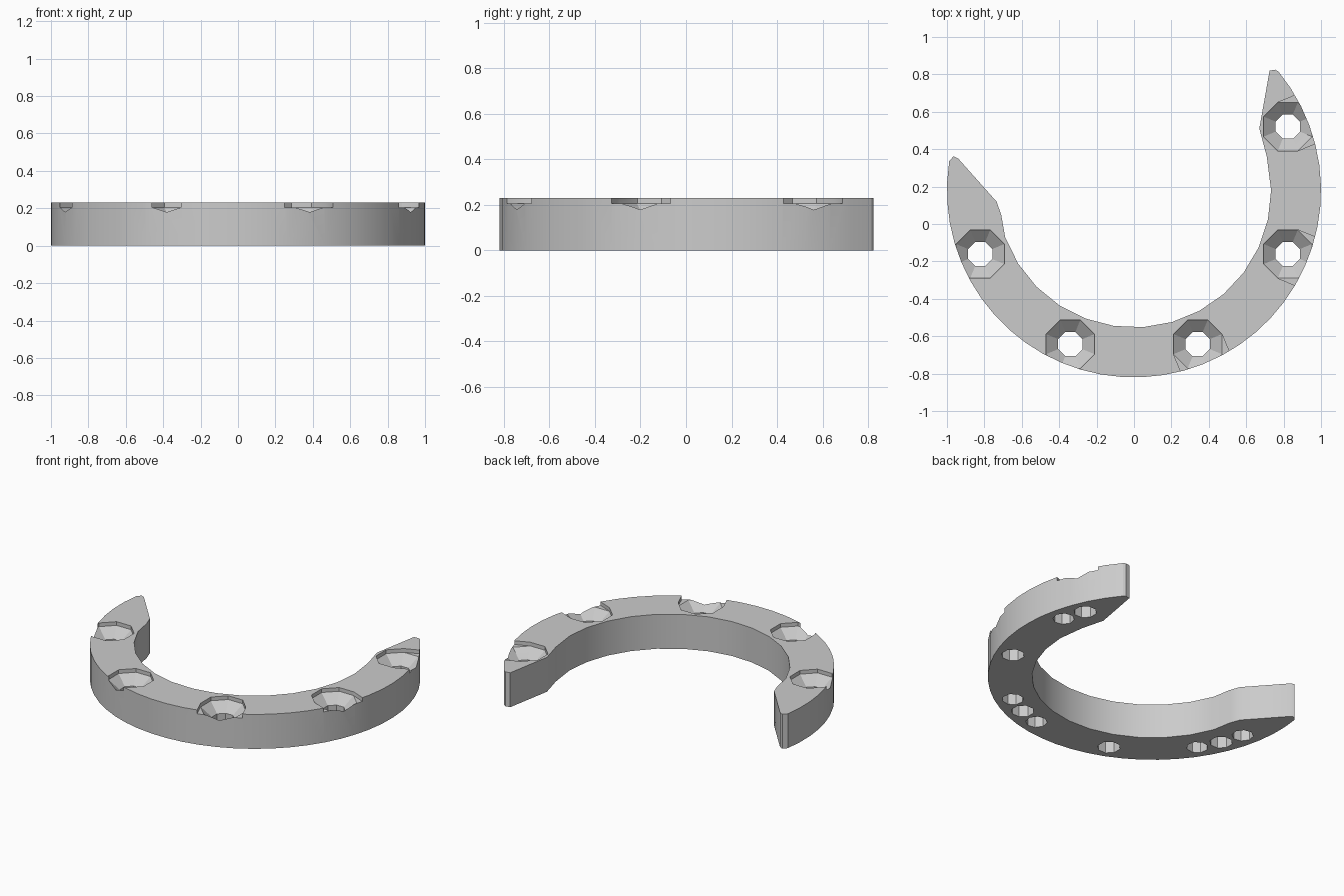
import bpy, bmesh
from math import radians, cos, sin, pi
from mathutils import Matrix, Vector

cube = bpy.data.objects.get("Cube")
if cube:
    bpy.data.objects.remove(cube, do_unlink=True)

HEIGHT = 0.23
CENTRE = Vector((0, 0.18, 0))
HOLE_RING = 0.89
HOLE_R = 0.07
SINK_R = 0.14
SEAT_Z = 0.205

grey = bpy.data.materials.new("plain_grey")
grey.use_nodes = True
colour = (0.6, 0.6, 0.6, 1)
grey.diffuse_color = colour
grey.node_tree.nodes["Principled BSDF"].inputs["Base Color"].default_value = colour


def arc(radius, start, end, steps):
    """Points on a circle about the ring centre, angles in degrees."""
    pts = []
    for i in range(steps + 1):
        a = radians(start + (end - start) * i / steps)
        pts.append((CENTRE.x + radius * cos(a), CENTRE.y + radius * sin(a)))
    return pts


def make_object(name, bm):
    bmesh.ops.recalc_face_normals(bm, faces=bm.faces)
    mesh = bpy.data.meshes.new(name)
    bm.to_mesh(mesh)
    bm.free()
    obj = bpy.data.objects.new(name, mesh)
    bpy.context.collection.objects.link(obj)
    mesh.materials.append(grey)
    return obj


def revolve(name, profile, place, sides=8):
    """Closed turned solid from (radius, z) pairs."""
    bm = bmesh.new()
    rings = [[bm.verts.new((r * cos(2 * pi * i / sides), r * sin(2 * pi * i / sides), z))
              for i in range(sides)] for r, z in profile]
    for low, high in zip(rings, rings[1:]):
        for i in range(sides):
            j = (i + 1) % sides
            bm.faces.new((low[i], low[j], high[j], high[i]))
    bm.faces.new(rings[0])
    bm.faces.new(rings[-1])
    bm.transform(place)
    return make_object(name, bm)


def slot(name, place):
    """Shallow box running from the hole centre out past the rim."""
    bm = bmesh.new()
    bmesh.ops.create_cube(bm, size=1)
    bm.transform(place @ Matrix.Translation((0.15, 0, SEAT_Z + 0.1))
                 @ Matrix.Diagonal((0.3, 2 * SINK_R, 0.2, 1)))
    return make_object(name, bm)


def cut(body, cutter):
    cutter.hide_render = True
    mod = body.modifiers.new("cut", "BOOLEAN")
    mod.operation = "DIFFERENCE"
    mod.solver = "EXACT"
    mod.object = cutter
    bpy.context.view_layer.objects.active = body
    bpy.ops.object.modifier_apply(modifier=mod.name)
    bpy.data.objects.remove(cutter, do_unlink=True)


# Open ring body: outer arc, right tip, inner arc, left tip
outline = arc(1.0, -189, 39.5, 36)
outline += [(0.755, 0.825), (0.725, 0.82), (0.67, 0.51), (0.71, 0.36)]
outline += arc(0.733, 0, -160, 13)
outline += [(-0.71, 0.05), (-0.735, 0.12), (-0.94, 0.35), (-0.965, 0.362)]

bm = bmesh.new()
base = bm.faces.new([bm.verts.new((x, y, 0)) for x, y in outline])
top = bmesh.ops.extrude_face_region(bm, geom=[base])["geom"]
bmesh.ops.translate(bm, vec=(0, 0, HEIGHT),
                    verts=[v for v in top if isinstance(v, bmesh.types.BMVert)])
body = make_object("open_ring_body", bm)


def placement(angle):
    return (Matrix.Translation(CENTRE) @ Matrix.Rotation(radians(angle), 4, "Z")
            @ Matrix.Translation((HOLE_RING, 0, 0)))


# Countersunk through holes, each with a notch open to the rim
for angle in (22.5, -22.5, -67.5, -112.5, -157.5):
    place = placement(angle)
    cut(body, revolve("screw_hole_cutter", [(HOLE_R, -0.1), (HOLE_R, 0.145),
                                            (SINK_R, SEAT_Z), (SINK_R, 0.4)], place))
    cut(body, slot("rim_notch_cutter", place))

# Blind pin holes in the underside
for angle in (12.5, -57.5, -77.5, -147.5, -167.5):
    cut(body, revolve("pin_hole_cutter", [(0.066, -0.1), (0.066, 0.12)], placement(angle)))

# Smooth walls with crisp edges
bpy.ops.object.select_all(action="DESELECT")
body.select_set(True)
bpy.context.view_layer.objects.active = body
bpy.ops.object.shade_smooth_by_angle(angle=radians(25))
